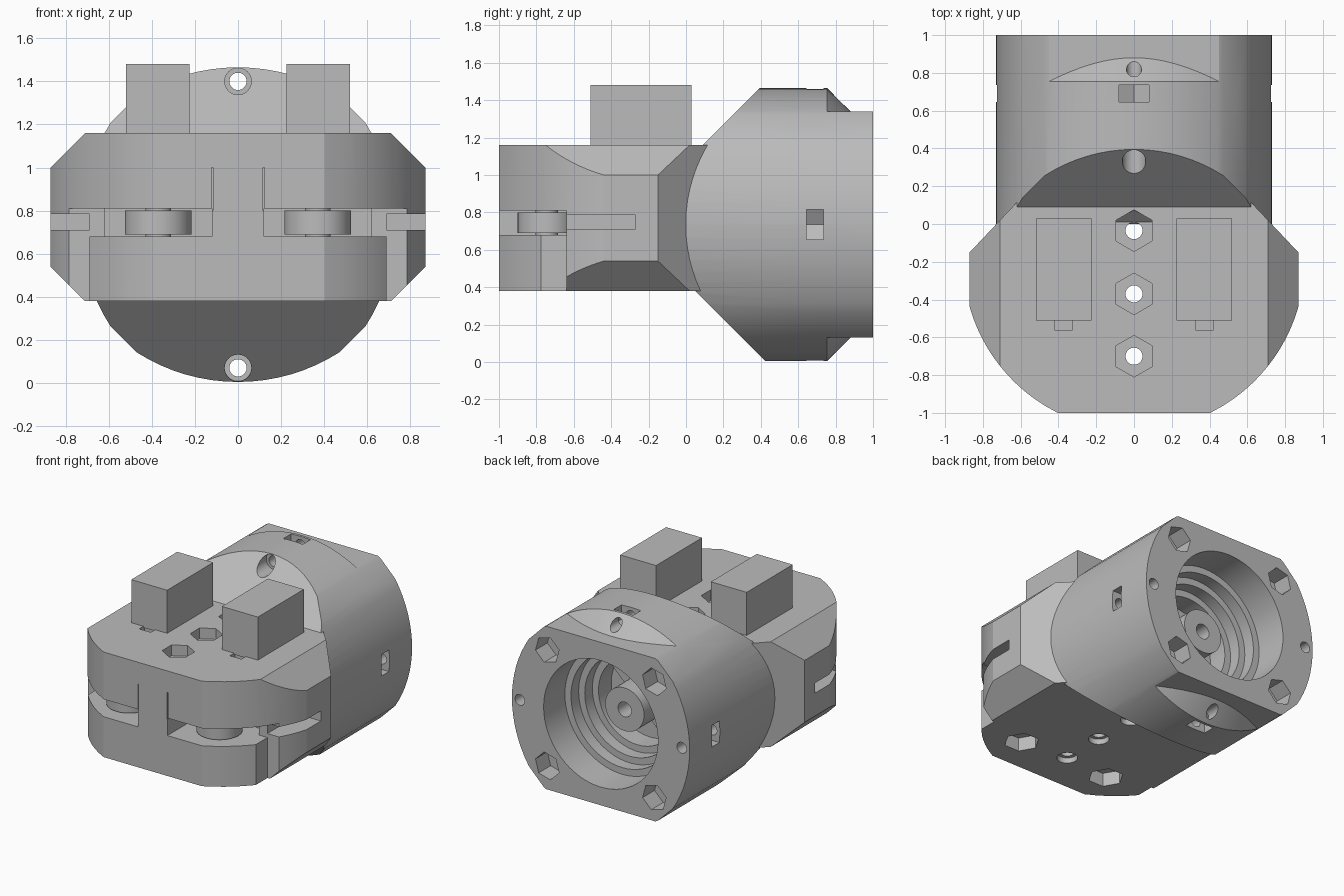
import bpy, bmesh
from math import sin, cos, pi, sqrt, radians

default = bpy.data.objects.get("Cube")
if default:
    bpy.data.objects.remove(default, do_unlink=True)

grey = bpy.data.materials.new("plain_grey")
grey.use_nodes = True
grey.diffuse_color = (0.5, 0.5, 0.5, 1)
grey.node_tree.nodes["Principled BSDF"].inputs["Base Color"].default_value = (0.5, 0.5, 0.5, 1)

ZC = 0.735          # height of the barrel axis
BOTH = (-1, 1)


def prism(name, pts, axis, lo, hi, end_scale=1.0, centre=(0, 0)):
    """Extrude a flat outline along an axis, optionally tapering it."""
    place = {"x": lambda p, q, a: (a, p, q),
             "y": lambda p, q, a: (p, a, q),
             "z": lambda p, q, a: (p, q, a)}[axis]
    bm = bmesh.new()
    ends = []
    for a, s in ((lo, 1.0), (hi, end_scale)):
        ends.append([bm.verts.new(place(centre[0] + (p - centre[0]) * s,
                                        centre[1] + (q - centre[1]) * s, a)) for p, q in pts])
    n = len(pts)
    bm.faces.new(ends[0])
    bm.faces.new(ends[1])
    for i in range(n):
        j = (i + 1) % n
        bm.faces.new((ends[0][i], ends[0][j], ends[1][j], ends[1][i]))
    bmesh.ops.recalc_face_normals(bm, faces=bm.faces)
    mesh = bpy.data.meshes.new(name)
    bm.to_mesh(mesh)
    bm.free()
    mesh.materials.append(grey)
    ob = bpy.data.objects.new(name, mesh)
    bpy.context.collection.objects.link(ob)
    return ob


def ring(cx, cy, r, n=32, turn=0.0):
    return [(cx + r * cos(turn + 2 * pi * i / n), cy + r * sin(turn + 2 * pi * i / n)) for i in range(n)]


def rect(x0, x1, y0, y1):
    return [(x0, y0), (x1, y0), (x1, y1), (x0, y1)]


def combine(target, tool, op="DIFFERENCE"):
    """Apply a boolean with a tool object, then discard the tool."""
    mod = target.modifiers.new("shape", "BOOLEAN")
    mod.operation, mod.object, mod.solver = op, tool, "EXACT"
    bpy.context.view_layer.objects.active = target
    bpy.ops.object.modifier_apply(modifier=mod.name)
    bpy.data.objects.remove(tool, do_unlink=True)


def cut(target, pts, axis, lo, hi):
    combine(target, prism("cutter", pts, axis, lo, hi))


def smooth(ob):
    bpy.ops.object.select_all(action="DESELECT")
    ob.select_set(True)
    bpy.context.view_layer.objects.active = ob
    bpy.ops.object.shade_smooth_by_angle(angle=radians(25))


# Barrel outline: four shallow arcs joined by diagonal flats
def barrel_outline(limit=1.0):
    pts = []
    r = 0.874
    half = math_half = 0.57
    for k in range(4):
        for i in range(17):
            t = half * (i / 8 - 1)
            u, v = r * sin(t), r * cos(t) - r + 0.73
            a = k * pi / 2
            x, z = u * cos(a) + v * sin(a), v * cos(a) - u * sin(a)
            pts.append((x, ZC + max(-limit, min(limit, z))))
    clean = [p for i, p in enumerate(pts) if abs(p[0] - pts[i - 1][0]) + abs(p[1] - pts[i - 1][1]) > 1e-5]
    return clean


barrel = prism("barrel", barrel_outline(), "y", 0.0, 0.755)
combine(barrel, prism("taper", barrel_outline(), "y", 0.7549, 0.88, 0.829, (0, ZC)), "UNION")

# Rear flange with flattened top and bottom
flat = 0.605
combine(barrel, prism("flange", rect(-0.9, 0.9, ZC - flat, ZC + flat), "y", 0.7, 1.0), "UNION")
combine(barrel, prism("trim", barrel_outline(), "y", -0.1, 1.1), "INTERSECT")

# Sloped front faces of the barrel
side = [(0, 0.43), (0.44, -0.01), (1.1, -0.01), (1.1, 1.5), (0.43, 1.5), (0, 1.07)]
combine(barrel, prism("slopes", side, "x", -1, 1), "INTERSECT")

# Stepped bore
for radius, floor in ((0.47, 0.75), (0.42, 0.66), (0.37, 0.57), (0.32, 0.42)):
    cut(barrel, ring(0, ZC, radius, 64), "y", floor, 1.1)

# Screw holes and nut slots around the barrel
for s in BOTH:
    z = ZC + s * 0.665
    cut(barrel, ring(0, z, 0.04), "y", -0.1, 1.1)
    cut(barrel, ring(0, z, 0.062), "y", -0.1, 0.42)
    nut = [(-0.08, z + s * 0.2), (-0.08, z - s * 0.045), (0, z - s * 0.09), (0.08, z - s * 0.045), (0.08, z + s * 0.2)]
    cut(barrel, nut, "y", 0.645, 0.735)
    x = s * 0.665
    cut(barrel, ring(x, ZC, 0.04), "y", 0.45, 1.1)
    nut = [(x + s * 0.2, ZC - 0.08), (x - s * 0.045, ZC - 0.08), (x - s * 0.09, ZC),
           (x - s * 0.045, ZC + 0.08), (x + s * 0.2, ZC + 0.08)]
    cut(barrel, nut, "y", 0.645, 0.735)
    for t in BOTH:
        cut(barrel, ring(s * 0.44, ZC + t * 0.43, 0.1, 6, s * t * pi / 4), "y", 0.86, 1.1)
smooth(barrel)

# Hub and spokes inside the bore
hub = prism("hub", ring(0, ZC, 0.16, 40), "y", 0.41, 0.72)
cut(hub, ring(0, ZC, 0.055), "y", 0.5, 0.8)
smooth(hub)
for i in range(4):
    a = pi / 4 + i * pi / 2
    c, s = cos(a), sin(a)
    bar = [(c * r - s * w, ZC + s * r + c * w) for r, w in ((0.14, -0.04), (0.34, -0.04), (0.34, 0.04), (0.14, 0.04))]
    prism("spoke", bar, "y", 0.41, 0.52)

# Gripper body: rounded front, bevelled long edges
R, YC = 0.905, -0.19
right_arc = [(sqrt(R * R - (y - YC) ** 2), y) for y in [-1 + 0.56 * i / 14 for i in range(15)]]
half = right_arc + [(0.87, -0.44), (0.87, -0.15), (0.615, 0.12)]
body = prism("body", half + [(-x, y) for x, y in reversed(half)], "z", 0.38, 1.16)
section = [(0.71, 0.38), (0.87, 0.54), (0.87, 1.0), (0.71, 1.16)]
section += [(-x, z) for x, z in reversed(section)]
combine(body, prism("bevels", section, "y", -1.1, 0.3), "INTERSECT")

# Jaw gap, side slots, narrowed lower jaw and roller pockets
for s in BOTH:
    def span(a, b, c, d):
        return rect(min(s * a, s * b), max(s * a, s * b), c, d)
    cut(body, span(0.12, 1.0, -1.1, -0.64), "z", 0.68, 0.81)
    cut(body, span(0.12, 0.62, -0.7, -0.55), "z", 0.68, 0.81)
    cut(body, span(0.69, 1.0, -1.1, -0.64), "z", 0.3, 0.75)
    cut(body, span(0.69, 1.0, -0.7, -0.27), "z", 0.71, 0.785)
    cut(body, span(0.117, 0.123, -1.1, -0.64), "z", 0.8, 1.0)
    cut(body, span(0.325, 0.42, -0.56, -0.5), "z", 1.1, 1.2)
    cut(body, ring(s * 0.37, -0.735, 0.12, 6), "z", 0.3, 0.48)

# Bolt holes with hexagon recesses above and round recesses below
for y in (-0.035, -0.37, -0.70):
    cut(body, ring(0, y, 0.045), "z", 0.3, 1.3)
    cut(body, ring(0, y, 0.11, 6, pi / 2), "z", 1.08, 1.3)
    cut(body, ring(0, y, 0.07), "z", 0.3, 0.42)
smooth(body)

# Rollers between the jaws and motor blocks on top
for s, label in ((1, "left"), (-1, "right")):
    smooth(prism(label + "_roller", ring(s * 0.37, -0.745, 0.155, 48), "z", 0.69, 0.80))
    prism(label + "_roller_axle", ring(s * 0.37, -0.745, 0.06), "z", 0.66, 0.83)
    x0, x1 = sorted((s * 0.225, s * 0.52))
    prism(label + "_motor_block", rect(x0, x1, -0.51, 0.03), "z", 1.15, 1.48)
